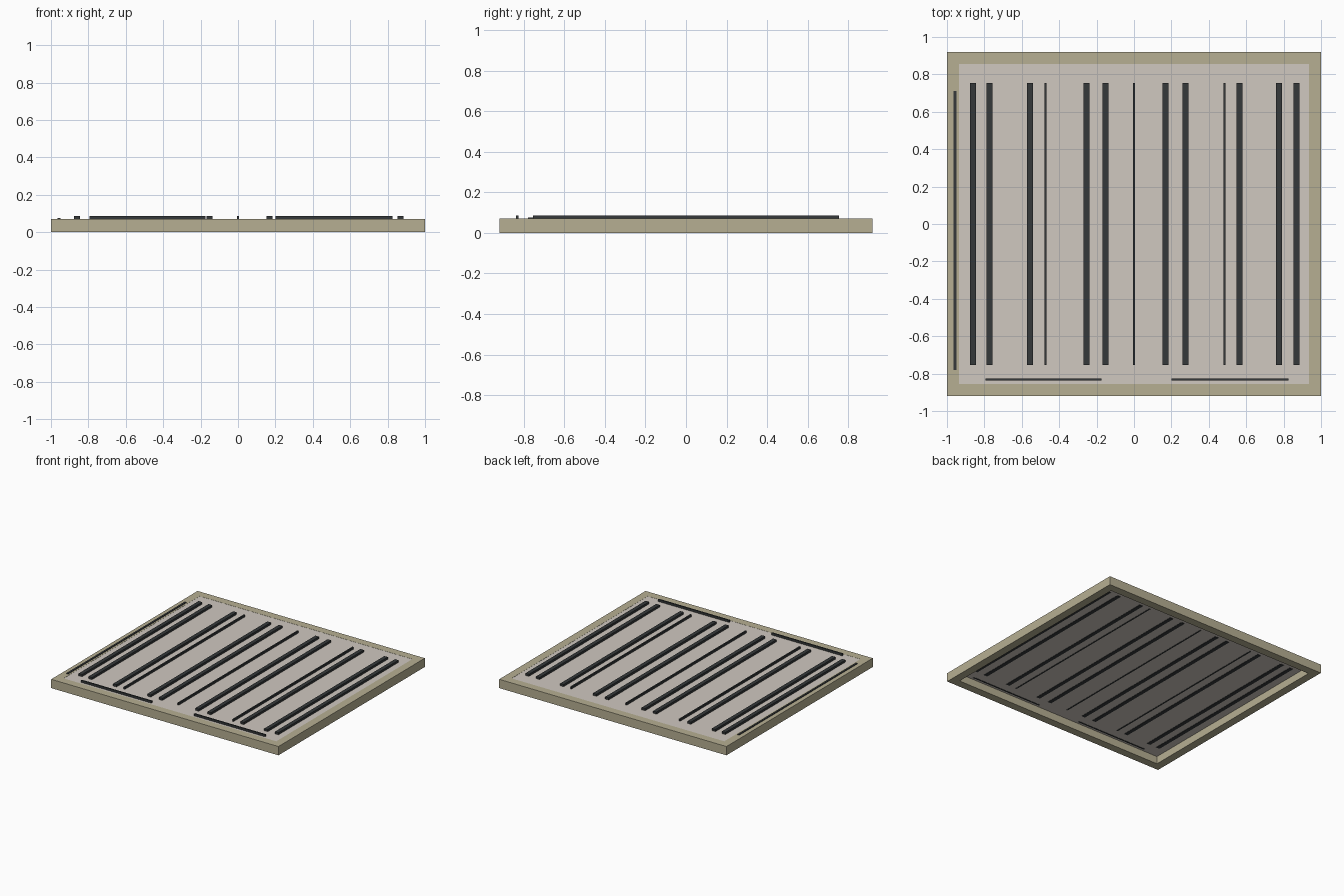
import bpy
import bmesh
from mathutils import Matrix, Vector

cube = bpy.data.objects.get("Cube")
if cube:
    bpy.data.objects.remove(cube, do_unlink=True)


def material(name, color):
    mat = bpy.data.materials.new(name)
    mat.use_nodes = True
    mat.diffuse_color = (*color, 1)
    mat.node_tree.nodes["Principled BSDF"].inputs["Base Color"].default_value = (*color, 1)
    return mat


def add_object(name, bm, mat):
    bmesh.ops.recalc_face_normals(bm, faces=bm.faces[:])
    mesh = bpy.data.meshes.new(name)
    bm.to_mesh(mesh)
    bm.free()
    mesh.materials.append(mat)
    obj = bpy.data.objects.new(name, mesh)
    bpy.context.collection.objects.link(obj)
    return obj


def box(name, x, y, z, mat):
    """Box between (min, max) pairs on each axis."""
    bm = bmesh.new()
    center = Vector([sum(r) / 2 for r in (x, y, z)])
    size = [r[1] - r[0] for r in (x, y, z)]
    bmesh.ops.create_cube(bm, size=1, matrix=Matrix.Translation(center) @ Matrix.Diagonal((*size, 1)))
    return add_object(name, bm, mat)


olive = material("pale olive", (0.47, 0.43, 0.29))
cream = material("warm off white", (0.63, 0.58, 0.53))
charcoal = material("charcoal", (0.035, 0.04, 0.042))

HALF_X, HALF_Y, HEIGHT, RIM = 1.0, 0.92, 0.07, 0.064

# Open rectangular frame, lofted around its rectangular section
bm = bmesh.new()
loops = []
for inset, z in ((0, 0), (0, HEIGHT), (RIM, HEIGHT), (RIM, 0)):
    hx, hy = HALF_X - inset, HALF_Y - inset
    loops.append([bm.verts.new((sx * hx, sy * hy, z))
                  for sx, sy in ((-1, -1), (1, -1), (1, 1), (-1, 1))])
for i in range(4):
    a, b = loops[i], loops[(i + 1) % 4]
    for j in range(4):
        k = (j + 1) % 4
        bm.faces.new((a[j], a[k], b[k], b[j]))
add_object("frame", bm, olive)

# Thin panel filling the frame near its top
px, py = HALF_X - RIM, HALF_Y - RIM
box("panel", (-px, px), (-py, py), (0.06, 0.069), cream)

# Long raised slats, wide and narrow
wide = (-0.86, -0.772, -0.556, -0.254, -0.153, 0.168, 0.275, 0.564, 0.775, 0.869)
narrow = (-0.473, 0.0, 0.484)
for name, places, width in (("wide_slat", wide, 0.031), ("narrow_slat", narrow, 0.011)):
    for x in places:
        box(name, (x - width / 2, x + width / 2), (-0.755, 0.755), (0.058, 0.086), charcoal)

# Thin strips along the front edge
for x in ((-0.795, -0.175), (0.2, 0.825)):
    box("front_strip", x, (-0.838, -0.827), (0.058, 0.086), charcoal)

# Low strip lying on the side of the frame
box("side_strip", (-0.965, -0.95), (-0.78, 0.71), (0.06, 0.075), charcoal)
